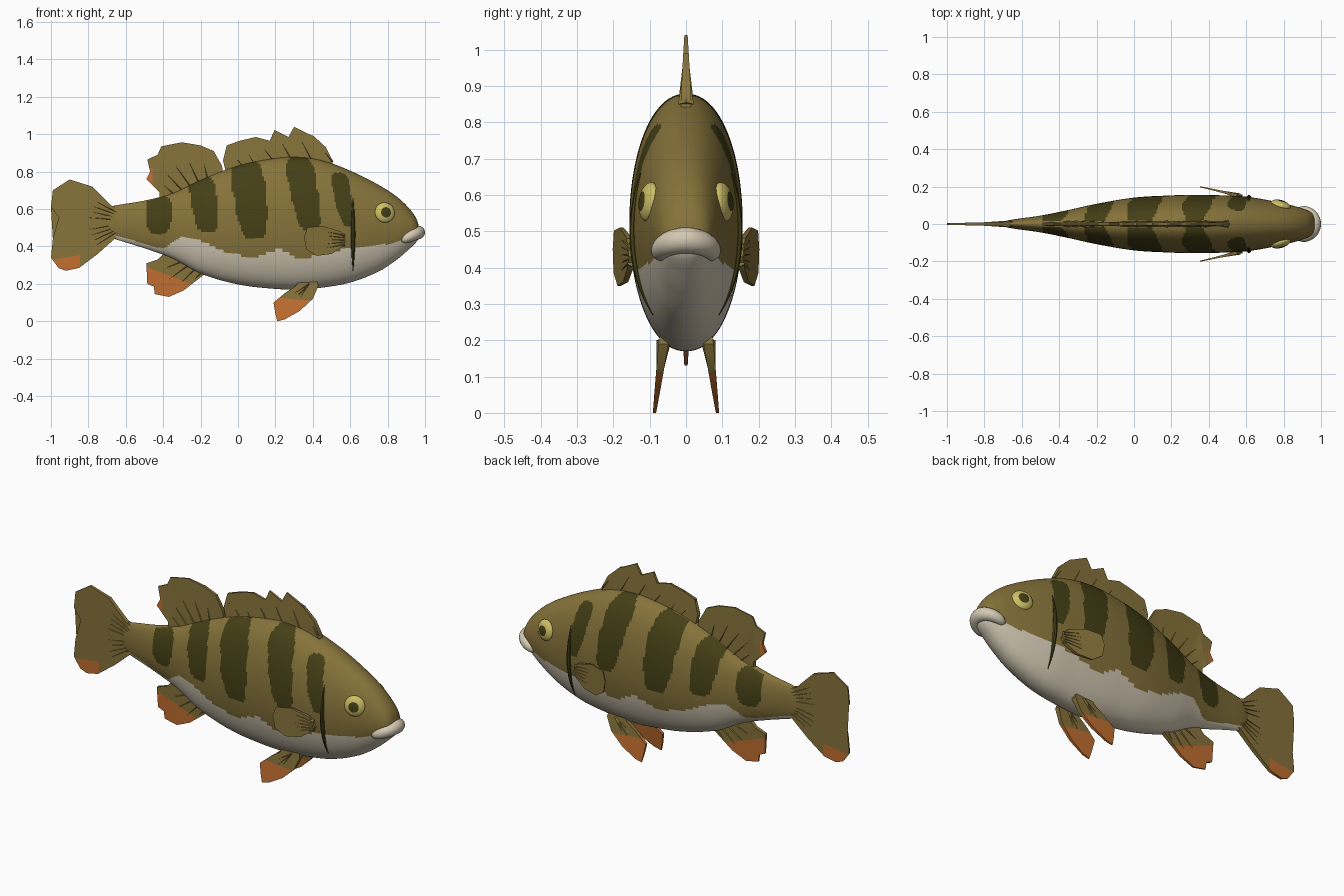
import bpy, bmesh, math
from mathutils import Vector

if "Cube" in bpy.data.objects:
    bpy.data.objects.remove(bpy.data.objects["Cube"])


def material(name, rgb):
    m = bpy.data.materials.new(name)
    m.diffuse_color = (*rgb, 1)
    m.use_nodes = True
    m.node_tree.nodes["Principled BSDF"].inputs["Base Color"].default_value = m.diffuse_color
    return m


OLIVE = material("olive", (0.24, 0.172, 0.043))
DARK = material("dark olive", (0.058, 0.05, 0.008))
CREAM = material("cream", (0.65, 0.58, 0.45))
ORANGE = material("orange", (0.54, 0.16, 0.03))
YELLOW = material("yellow", (0.62, 0.52, 0.13))


def finish(bm, name, mats, rule=None):
    bmesh.ops.recalc_face_normals(bm, faces=bm.faces)
    if rule:
        for f in bm.faces:
            f.material_index = rule(f.calc_center_median())
    me = bpy.data.meshes.new(name)
    bm.to_mesh(me)
    bm.free()
    for m in mats:
        me.materials.append(m)
    ob = bpy.data.objects.new(name, me)
    bpy.context.collection.objects.link(ob)
    return ob


def loft(name, rings, mats, rule=None):
    bm = bmesh.new()
    loops = [[bm.verts.new(p) for p in r] for r in rings]
    n = len(loops[0])
    for a, b in zip(loops, loops[1:]):
        for i in range(n):
            bm.faces.new((a[i], a[(i + 1) % n], b[(i + 1) % n], b[i]))
    bm.faces.new(loops[0])
    bm.faces.new(loops[-1])
    return finish(bm, name, mats, rule)


def interp(table, x):
    """Smooth interpolation of table rows (x, values...)."""
    last = len(table) - 1
    i = max(k for k in range(last) if k == 0 or table[k][0] <= x)
    a, b = table[i], table[i + 1]
    p, q = table[max(i - 1, 0)], table[min(i + 2, last)]
    h = b[0] - a[0]
    t = (x - a[0]) / h
    out = []
    for k in range(1, len(a)):
        m0 = (b[k] - p[k]) / (b[0] - p[0]) * h
        m1 = (q[k] - a[k]) / (q[0] - a[0]) * h
        out.append((2*t**3 - 3*t*t + 1) * a[k] + (t**3 - 2*t*t + t) * m0
                   + (3*t*t - 2*t**3) * b[k] + (t**3 - t*t) * m1)
    return out


# Body stations: x, top, bottom, half width
BODY = [(-0.72, .60, .46, .008), (-0.66, .618, .44, .022), (-0.5, .645, .39, .045),
        (-0.35, .685, .335, .075), (-0.2, .755, .255, .108), (0, .832, .197, .141),
        (0.2, .872, .173, .153), (0.32, .878, .17, .156), (0.45, .86, .18, .154),
        (0.6, .805, .207, .146), (0.75, .73, .265, .121), (0.85, .665, .33, .098),
        (0.92, .598, .39, .076), (0.955, .545, .425, .054), (0.972, .49, .455, .02)]
# Top edge of the pale belly: x, z
BELLY = [(-0.72, .465), (-0.64, .455), (-0.5, .415), (-0.39, .392), (-0.35, .425),
         (-0.29, .45), (-0.2, .43), (-0.08, .375), (0, .355), (0.1, .347),
         (0.22, .382), (0.33, .337), (0.45, .362), (0.6, .39), (0.75, .405),
         (0.88, .43), (0.98, .45)]
# Stripes: middle x, half width, bottom, top, forward lean of the bottom
STRIPES = [(-0.425, .067, .465, .67, .0), (-0.18, .07, .475, .775, .02),
           (0.065, .085, .44, .862, .025), (0.355, .073, .48, .885, .035),
           (0.565, .045, .5, .795, .028)]


def side_y(x, z):
    top, bot, w = interp(BODY, x)
    c = (2 * z - top - bot) / (top - bot)
    return w * max(0, 1 - c * c) ** 0.46


def body_colour(c):
    if c.x > -0.67 and c.z < interp(BELLY, c.x)[0]:
        return 2
    for mid, hw, z0, z1, lean in STRIPES:
        v = (2 * c.z - z0 - z1) / (z1 - z0)
        u = (c.x - mid + lean * v) / (hw * (1 + .12 * v + .05 * math.sin(c.z * 45 + mid * 9)))
        if abs(u) ** 3 + abs(v) ** 4 < 1 and abs(c.y) > 0.015:
            return 1
    return 0


rings = []
N, R = 230, 112
for i in range(N + 1):
    x = -0.72 + 1.692 * math.sin(i / N * math.pi / 2) ** 0.97 if i > N * 0.9 else -0.72 + 1.692 * math.sin(i / N * math.pi / 2)
    x = min(x, 0.972)
    top, bot, w = interp(BODY, x)
    ring = []
    for k in range(R):
        a = 2 * math.pi * k / R
        s = math.sin(a)
        ring.append((x, math.copysign(w * abs(s) ** 0.92, s),
                     (top + bot) / 2 + (top - bot) / 2 * math.cos(a)))
    rings.append(ring)
loft("body", rings, [OLIVE, DARK, CREAM], body_colour)

# Lips: one fat roll bent round the snout
rings = []
for i in range(33):
    s = i / 16 - 1
    a = math.radians(100) * s
    r = (0.036 - 0.008 * s * s) * max(0.08, 1 - abs(s) ** 7) ** 0.5
    rings.append([(0.885 + (0.079 + r * math.cos(b)) * math.cos(a),
                   (0.07 + r * math.cos(b)) * math.sin(a),
                   0.44 + 0.035 * math.cos(a) + r * math.sin(b))
                  for b in [2 * math.pi * k / 16 for k in range(16)]])
loft("lips", rings, [CREAM])

for side, word in ((-1, "right"), (1, "left")):
    # Gill slit: thin spindle lying on the flank
    rings = []
    for i in range(25):
        z = 0.27 + 0.39 * i / 24
        r = 0.002 + 0.010 * math.sin(math.pi * i / 24)
        rings.append([(0.615 + r * math.cos(b), side * side_y(0.615, z) + r * math.sin(b), z)
                      for b in [2 * math.pi * k / 8 for k in range(8)]])
    loft(word + "_gill_slit", rings, [DARK])
    # Eye: flattened ball, pupil set by distance from its axis
    bm = bmesh.new()
    bmesh.ops.create_uvsphere(bm, u_segments=32, v_segments=24, radius=0.055)
    eye = finish(bm, word + "_eye", [YELLOW, DARK],
                 lambda c: int(c.z > 0 and math.hypot(c.x, c.y) < 0.026))
    eye.scale = (1, 1, 0.48)
    eye.rotation_euler = Vector((0.3, side, 0.12)).to_track_quat('Z', 'Y').to_euler()
    eye.location = (0.785, side * (side_y(0.785, 0.58) - 0.005), 0.58)


def fin(name, outline, root, t, cuts=(), rays=(), place=lambda x, z: 0):
    """Tapered plate in the xz plane with raised rays; cuts bound the orange tip."""
    a, b = Vector(root[0]), Vector(root[1])
    n = (b - a).orthogonal().normalized()
    reach = max(abs((Vector(p) - a).dot(n)) for p in outline)

    def half(x, z):
        return t * (1 - 0.7 * min(1, abs((Vector((x, z)) - a).dot(n)) / reach))

    bm = bmesh.new()
    va, vb = [[bm.verts.new((x, place(x, z) + s * half(x, z), z)) for x, z in outline]
              for s in (-1, 1)]
    bm.faces.new(va)
    bm.faces.new(vb[::-1])
    for i in range(len(va)):
        bm.faces.new((va[i - 1], vb[i - 1], vb[i], va[i]))
    for (x0, z0), (x1, z1) in rays:
        d = Vector((x1 - x0, z1 - z0)).normalized() * 0.008
        y, h = place(x0, z0), t * 1.45
        base = [bm.verts.new(p) for p in ((x0 - d.y, y, z0 + d.x), (x0, y + h, z0),
                                          (x0 + d.y, y, z0 - d.x), (x0, y - h, z0))]
        tip = bm.verts.new((x1, place(x1, z1), z1))
        bm.faces.new(base)
        for i in range(4):
            bm.faces.new((base[i - 1], base[i], tip))
    bmesh.ops.triangulate(bm, faces=bm.faces)
    planes = [(Vector((p[0], 0, p[1])), Vector((q[0], 0, q[1]))) for p, q in cuts]
    for co, no in planes:
        bmesh.ops.bisect_plane(bm, geom=bm.verts[:] + bm.edges[:] + bm.faces[:],
                               plane_co=co, plane_no=no)
    return finish(bm, name, [OLIVE, ORANGE],
                  lambda c: int(bool(planes) and all((c - p).dot(q) > 0 for p, q in planes)))


# Tail fin
fin("tail_fin", [(-.62, .60), (-.68, .62), (-.78, .72), (-.9, .758), (-.99, .7), (-1, .61),
                 (-.93, .52), (-.99, .44), (-1, .34), (-.96, .285), (-.92, .27), (-.85, .285),
                 (-.75, .36), (-.66, .44), (-.62, .46)], ((-.62, .4), (-.62, .6)), .014,
    [((-.9, .345), (.15, -1)), ((-.845, .3), (-1, 0))],
    [((-.64, .53 + k * .012), (-.95 + .012 * abs(k), .515 + k * .05)) for k in (-4, -3, -2, -1, 1, 2, 3, 4)])

# Spiny front dorsal fin
fin("spiny_dorsal_fin", [(.51, .81), (.505, .86), (.47, .93), (.405, .99), (.415, .955), (.38, 1.0),
                         (.30, 1.04), (.31, .99), (.27, .985), (.195, 1.022), (.21, .97), (.17, .965),
                         (.095, .985), (.115, .935), (.08, .93), (.01, .965), (.03, .91), (-.005, .90),
                         (-.06, .94), (-.045, .885), (-.08, .86), (-.06, .78), (.2, .82)],
    ((-.08, .78), (.51, .85)), .015,
    rays=[((x + .1, .81 if x < .05 else .85), (x, z)) for x, z in
          ((.405, .985), (.30, 1.035), (.195, 1.018), (.095, .98), (.01, .96), (-.06, .935))])

# Soft rear dorsal fin
fin("soft_dorsal_fin", [(-.08, .78), (-.085, .83), (-.13, .91), (-.2, .94), (-.3, .957), (-.41, .935),
                        (-.43, .89), (-.485, .865), (-.47, .80), (-.49, .76), (-.42, .69), (-.42, .64),
                        (-.3, .66), (-.1, .74)], ((-.45, .64), (-.08, .78)), .013,
    [((-.458, .8), (-1, 0)), ((-.47, .815), (0, -1))],
    [((-.16 - k * .045, .75 - k * .018), p) for k, p in
     enumerate(((-.2, .92), (-.3, .93), (-.39, .91), (-.45, .86), (-.46, .78)))])

# Anal fin
fin("anal_fin", [(-.36, .40), (-.43, .33), (-.49, .31), (-.485, .2), (-.45, .185), (-.445, .145),
                 (-.37, .13), (-.29, .165), (-.2, .235), (-.14, .28), (-.2, .33)],
    ((-.42, .4), (-.14, .28)), .013, [((-.49, .29), (-.09, -.24))],
    [((-.3 + k * .035, .32 - k * .02), p) for k, p in
     enumerate(((-.47, .25), (-.43, .18), (-.36, .15), (-.28, .18)))])

# Paired fins
for s, word in ((-1, "right"), (1, "left")):
    fin(word + "_pectoral_fin", [(.58, .43), (.55, .48), (.45, .51), (.37, .502), (.353, .45), (.365, .385),
                                 (.42, .35), (.5, .36), (.56, .40)], ((.58, .38), (.58, .48)), .009,
        rays=[((.57, .435 + k * .012), (.39, .435 + k * .03)) for k in (-2, -1, 0, 1, 2)],
        place=lambda x, z: s * (.148 + (.58 - x) * .225))
    fin(word + "_pelvic_fin", [(.42, .225), (.43, .19), (.4, .12), (.33, .055), (.25, .01), (.21, 0),
                               (.2, .04), (.19, .1), (.25, .15), (.31, .19), (.33, .23)],
        ((.32, .23), (.43, .2)), .014, [((.3, .118), (-.1, -1))],
        [((.38, .2), p) for p in ((.21, .09), (.225, .04), (.28, .05))],
        place=lambda x, z: s * (.062 + (.19 - z) * .13))

# Smooth shading, crisp corners
for ob in bpy.data.objects:
    ob.select_set(True)
    bpy.context.view_layer.objects.active = ob
bpy.ops.object.shade_smooth_by_angle(angle=math.radians(35))
